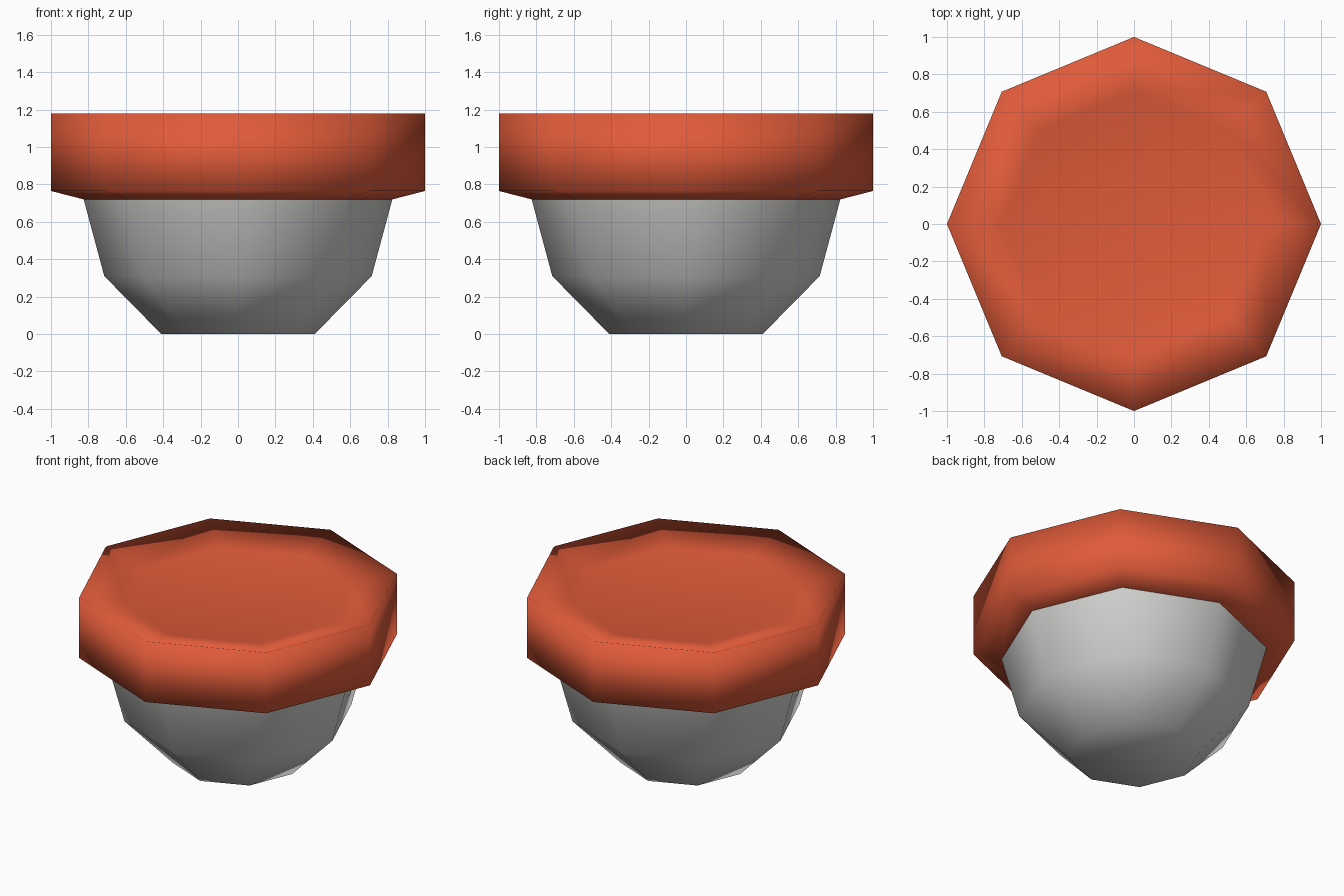
import bpy, bmesh, math

if "Cube" in bpy.data.objects:
    bpy.data.objects.remove(bpy.data.objects["Cube"])

SIDES = 8


def material(name, rgb):
    m = bpy.data.materials.new(name)
    m.diffuse_color = (*rgb, 1.0)
    m.use_nodes = True
    m.node_tree.nodes["Principled BSDF"].inputs["Base Color"].default_value = m.diffuse_color
    return m


def lathe(name, profile, mat, cap_start=False, cap_end=False):
    """Turn a (radius, z) profile, listed bottom to top, into an eight-sided solid."""
    bm = bmesh.new()
    rings = []
    for r, z in profile:
        rings.append([bm.verts.new((r * math.cos(2 * math.pi * i / SIDES),
                                    r * math.sin(2 * math.pi * i / SIDES), z))
                      for i in range(SIDES)])
    for a, b in zip(rings, rings[1:]):
        for i in range(SIDES):
            j = (i + 1) % SIDES
            bm.faces.new((a[i], a[j], b[j], b[i]))
    if cap_start:
        bm.faces.new(rings[0][::-1])
    if cap_end:
        bm.faces.new(rings[-1])
    for f in bm.faces:
        f.smooth = True
    me = bpy.data.meshes.new(name)
    bm.to_mesh(me)
    bm.free()
    me.materials.append(mat)
    ob = bpy.data.objects.new(name, me)
    bpy.context.collection.objects.link(ob)
    return ob


orange = material("orange red", (0.75, 0.105, 0.042))
grey = material("light grey", (0.64, 0.64, 0.63))

# Grey tapered bowl with a flat base
lathe("bowl", [(0.41, 0.0), (0.715, 0.31), (0.825, 0.72)], grey, cap_start=True)

# Wide band: sloped underside, upright wall, shallow dished top with a flat floor
lathe("top_band", [(0.825, 0.72), (1.0, 0.765), (1.0, 1.18), (0.71, 1.11)],
      orange, cap_end=True)
